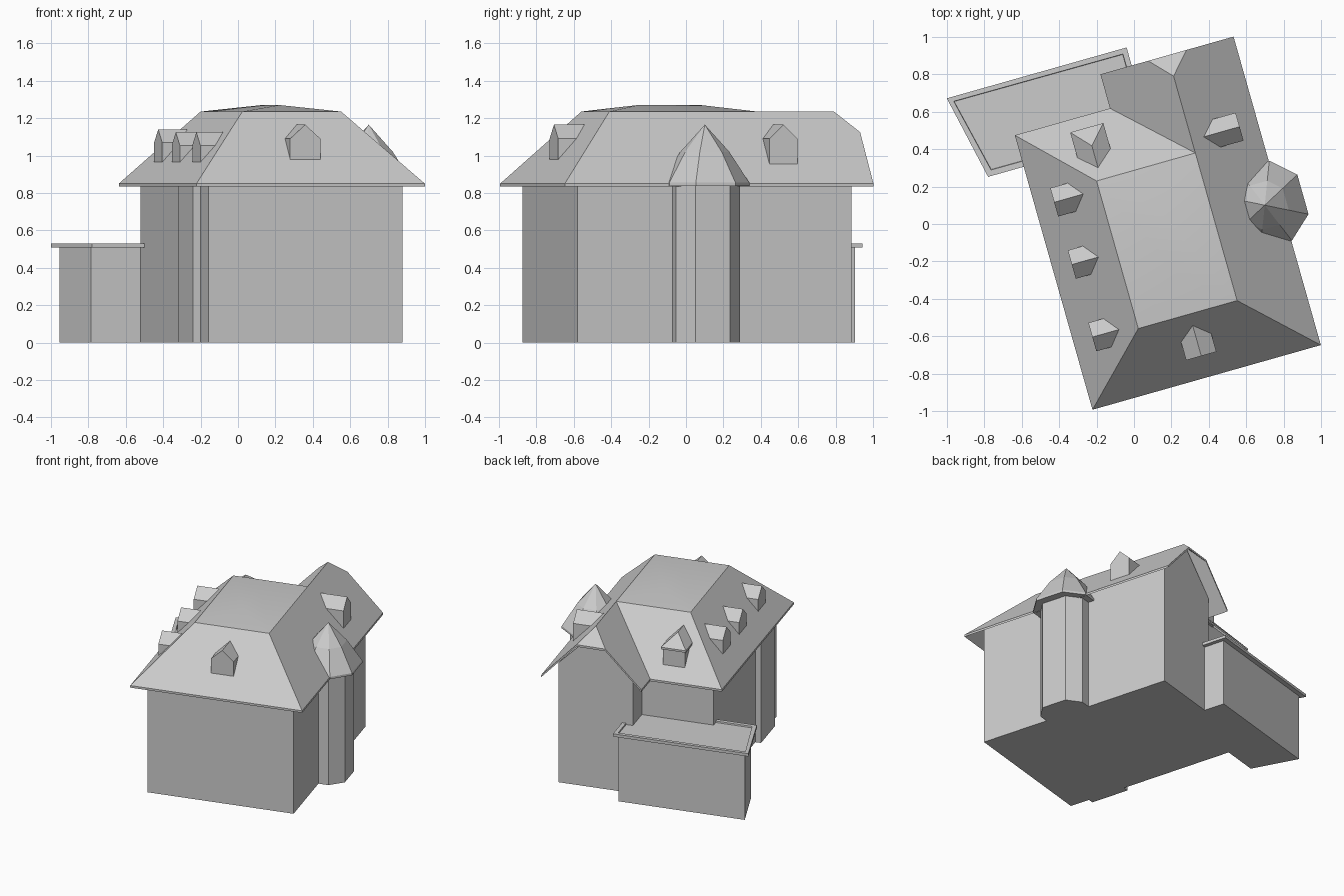
import bpy, bmesh
from math import radians
from mathutils import Matrix, Vector

old = bpy.data.objects.get("Cube")
if old:
    bpy.data.objects.remove(old, do_unlink=True)

# One plain grey for the whole building
GREY = (0.6, 0.6, 0.6, 1.0)
grey = bpy.data.materials.new("plain grey")
grey.use_nodes = True
grey.diffuse_color = GREY
grey.node_tree.nodes["Principled BSDF"].inputs["Base Color"].default_value = GREY

# Everything is laid out square to the house, then turned on the plot
TURN = Matrix.Rotation(radians(15.8), 4, "Z")
EAVE, RIDGE = 0.85, 1.235


def finish(name, bm):
    bmesh.ops.recalc_face_normals(bm, faces=bm.faces)
    bm.transform(TURN)
    mesh = bpy.data.meshes.new(name)
    bm.to_mesh(mesh)
    bm.free()
    mesh.materials.append(grey)
    obj = bpy.data.objects.new(name, mesh)
    bpy.context.collection.objects.link(obj)
    return obj


def hull(name, points):
    """Convex solid around a few points, with flat faces merged."""
    bm = bmesh.new()
    verts = [bm.verts.new(p) for p in points]
    bmesh.ops.convex_hull(bm, input=verts)
    bmesh.ops.dissolve_limit(bm, angle_limit=radians(1), verts=bm.verts, edges=bm.edges)
    return finish(name, bm)


def prism(name, plan, z0, z1):
    return hull(name, [(x, y, z) for x, y in plan for z in (z0, z1)])


def rect(x0, x1, y0, y1):
    return [(x0, y0), (x1, y0), (x1, y1), (x0, y1)]


# Walls
prism("main_walls", rect(-0.39, 0.688, -0.797, 0.533), 0, 0.92)
gable = [(0.14, 0), (0.688, 0), (0.688, 0.92), (0.414, 1.19), (0.14, 0.92)]
hull("back_wing_walls", [(x, y, z) for x, z in gable for y in (0.3, 0.725)])
prism("side_bay", rect(-0.432, -0.3, -0.645, -0.35), 0, 0.88)

# Main roof: hipped lower slopes, shallow cap and half-hipped back wing
P = {
    "front_r": (-0.484, -0.895, EAVE), "front_l": (0.785, -0.895, EAVE),
    "wing_l": (0.785, 0.819, EAVE), "wing_r": (0.045, 0.819, EAVE),
    "valley": (0.045, 0.63, EAVE), "back_r": (-0.484, 0.63, EAVE),
    "k0": (-0.13, -0.544, RIDGE), "k1": (0.419, -0.544, RIDGE),
    "k2": (0.419, 0.276, RIDGE), "k3": (-0.13, 0.276, RIDGE),
    "top0": (0.144, -0.304, 1.27), "top1": (0.144, 0.036, 1.27),
    "clip_r": (0.31, 0.819, 1.123), "clip_l": (0.523, 0.819, 1.125),
    "tip": (0.419, 0.703, RIDGE),
}
FACES = [
    "front_r front_l k1 k0", "front_l wing_l clip_l tip k2 k1",
    "back_r front_r k0 k3", "valley back_r k3 k2",
    "valley k2 tip clip_r wing_r", "clip_r clip_l tip",
    "k0 k1 top0", "k1 k2 top1 top0", "k2 k3 top1", "k3 k0 top0 top1",
]
bm = bmesh.new()
V = {n: bm.verts.new(p) for n, p in P.items()}
for f in FACES:
    bm.faces.new([V[n] for n in f.split()])
made = bmesh.ops.extrude_face_region(bm, geom=bm.faces[:], use_keep_orig=True)
bmesh.ops.translate(bm, vec=(0, 0, -0.016),
                    verts=[g for g in made["geom"] if isinstance(g, bmesh.types.BMVert)])
roof = finish("main_roof", bm)
bpy.ops.object.select_all(action="DESELECT")
roof.select_set(True)
bpy.context.view_layer.objects.active = roof
bpy.ops.object.shade_smooth_by_angle(angle=radians(25))


# Dormers: a gabled box that runs back into the roof
def dormer(name, x, y, facing, width, z0, eave, ridge, depth=0.28, hip=0.0):
    place = Matrix.Translation((x, y, 0)) @ Matrix.Rotation(radians(facing), 4, "Z")
    h = width / 2
    pts = [(s * h, d, z) for s in (-1, 1) for d in (0, depth) for z in (z0, eave)]
    pts += [(0, hip, ridge), (0, depth, ridge)]
    hull(name, [place @ Vector(p) for p in pts])


dormer("front_dormer", 0.154, -0.777, 0, 0.168, 0.95, 1.09, 1.165, 0.2)
dormer("left_dormer", 0.685, 0.347, 90, 0.155, 0.94, 1.09, 1.165, 0.24)
for i, (y, top) in enumerate([(-0.521, 1.125), (-0.118, 1.125), (0.228, 1.14)]):
    dormer(f"right_dormer_{i + 1}", -0.379, y, -90, 0.158, 0.945, top - 0.07, top, 0.2)
dormer("back_dormer", -0.103, 0.55, 180, 0.16, 0.91, 1.07, 1.08, 0.2)
dormer("back_dormer_roof", -0.103, 0.564, 180, 0.184, 1.06, 1.075, 1.163, 0.25, 0.1)


# Corner turret on the left side
def octagon(a, b, p, q):
    """Eight-sided plan from half sizes a, b and half face lengths p, q."""
    return [(sx * x, sy * y) for sx in (-1, 1) for sy in (-1, 1) for x, y in ((a, p), (q, b))]


CX, CY = 0.70, -0.0935
prism("turret_walls",
      [(CX + x, CY + y) for x, y in octagon(0.155, 0.177, 0.096, 0.063)], 0, 0.85)
cap = octagon(0.212, 0.222, 0.11, 0.088)
hull("turret_roof", [(CX, CY, 1.165)] + [(CX + x * s, CY + y * s, z) for x, y in cap
                                         for s, z in ((0.55, 1.02), (1, 0.855), (1, 0.838))])

# Low annex behind with a slanted end and a flat, rimmed roof
prism("annex_walls", [(-0.665, 0.533), (0.19, 0.533), (0.19, 0.885), (-0.742, 0.885)], 0, 0.515)
bm = bmesh.new()
plan = [(-0.682, 0.455), (0.219, 0.455), (0.219, 0.919), (-0.78, 0.919)]
low = bm.faces.new([bm.verts.new((x, y, 0.508)) for x, y in plan])
made = bmesh.ops.extrude_face_region(bm, geom=[low], use_keep_orig=True)
bmesh.ops.translate(bm, vec=(0, 0, 0.022),
                    verts=[g for g in made["geom"] if isinstance(g, bmesh.types.BMVert)])
top = [g for g in made["geom"] if isinstance(g, bmesh.types.BMFace)]
bmesh.ops.recalc_face_normals(bm, faces=bm.faces)
bmesh.ops.inset_region(bm, faces=top, thickness=0.04)
bmesh.ops.inset_region(bm, faces=top, thickness=0.003, depth=-0.01)
finish("annex_roof", bm)
